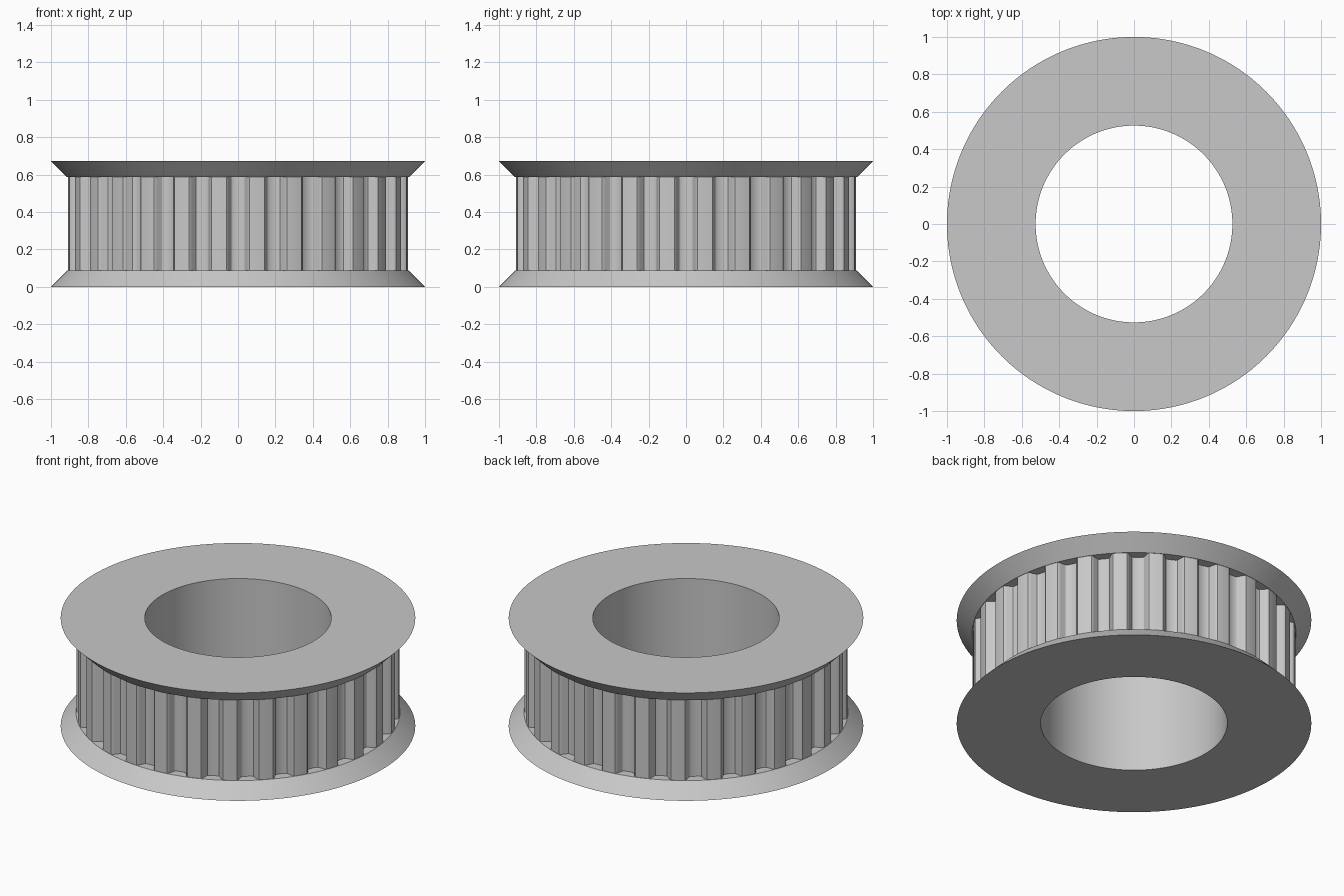
import bpy, bmesh, math

cube = bpy.data.objects.get("Cube")
if cube:
    bpy.data.objects.remove(cube, do_unlink=True)

TEETH = 28
HEIGHT = 0.672
FLANGE = 0.086      # flange thickness
BORE = 0.526        # bore radius
RIM = 1.0           # flange rim radius
SEAT = 0.914        # flange radius where it meets the teeth

# Half of one groove: (degrees from groove centre, radius)
half = [(0, 0.858), (1.7, 0.859), (2.25, 0.864), (2.6, 0.875), (3.15, 0.893),
        (3.45, 0.904), (3.9, 0.911), (5.2, 0.912)]
pitch = 360 / TEETH
groove = [(-a, r) for a, r in reversed(half[1:])] + half + [(pitch / 2, 0.912)]
toothed = [(math.radians(t * pitch + a), r) for t in range(TEETH) for a, r in groove]


def ring(bm, z, radius=None):
    """Closed loop of vertices; follows the teeth when no radius is given."""
    return [bm.verts.new(((radius or r) * math.cos(a), (radius or r) * math.sin(a), z))
            for a, r in toothed]


# Pulley: bore, lower flange, toothed drum, upper flange
bm = bmesh.new()
top = HEIGHT - FLANGE
rings = [ring(bm, 0, BORE), ring(bm, 0, RIM), ring(bm, FLANGE, SEAT),
         ring(bm, FLANGE), ring(bm, top),
         ring(bm, top, SEAT), ring(bm, HEIGHT, RIM), ring(bm, HEIGHT, BORE)]
n = len(toothed)
for k, lower in enumerate(rings):
    upper = rings[(k + 1) % len(rings)]
    for i in range(n):
        j = (i + 1) % n
        bm.faces.new((lower[i], lower[j], upper[j], upper[i]))
bmesh.ops.recalc_face_normals(bm, faces=bm.faces)

mesh = bpy.data.meshes.new("toothed_pulley")
bm.to_mesh(mesh)
bm.free()
pulley = bpy.data.objects.new("toothed_pulley", mesh)
bpy.context.collection.objects.link(pulley)

# Plain grey metal
grey = bpy.data.materials.new("light_grey")
grey.use_nodes = True
colour = (0.58, 0.58, 0.58, 1)
grey.diffuse_color = colour
grey.node_tree.nodes["Principled BSDF"].inputs["Base Color"].default_value = colour
mesh.materials.append(grey)

# Smooth walls, crisp rims
bpy.ops.object.select_all(action='DESELECT')
pulley.select_set(True)
bpy.context.view_layer.objects.active = pulley
bpy.ops.object.shade_smooth_by_angle(angle=math.radians(30))
